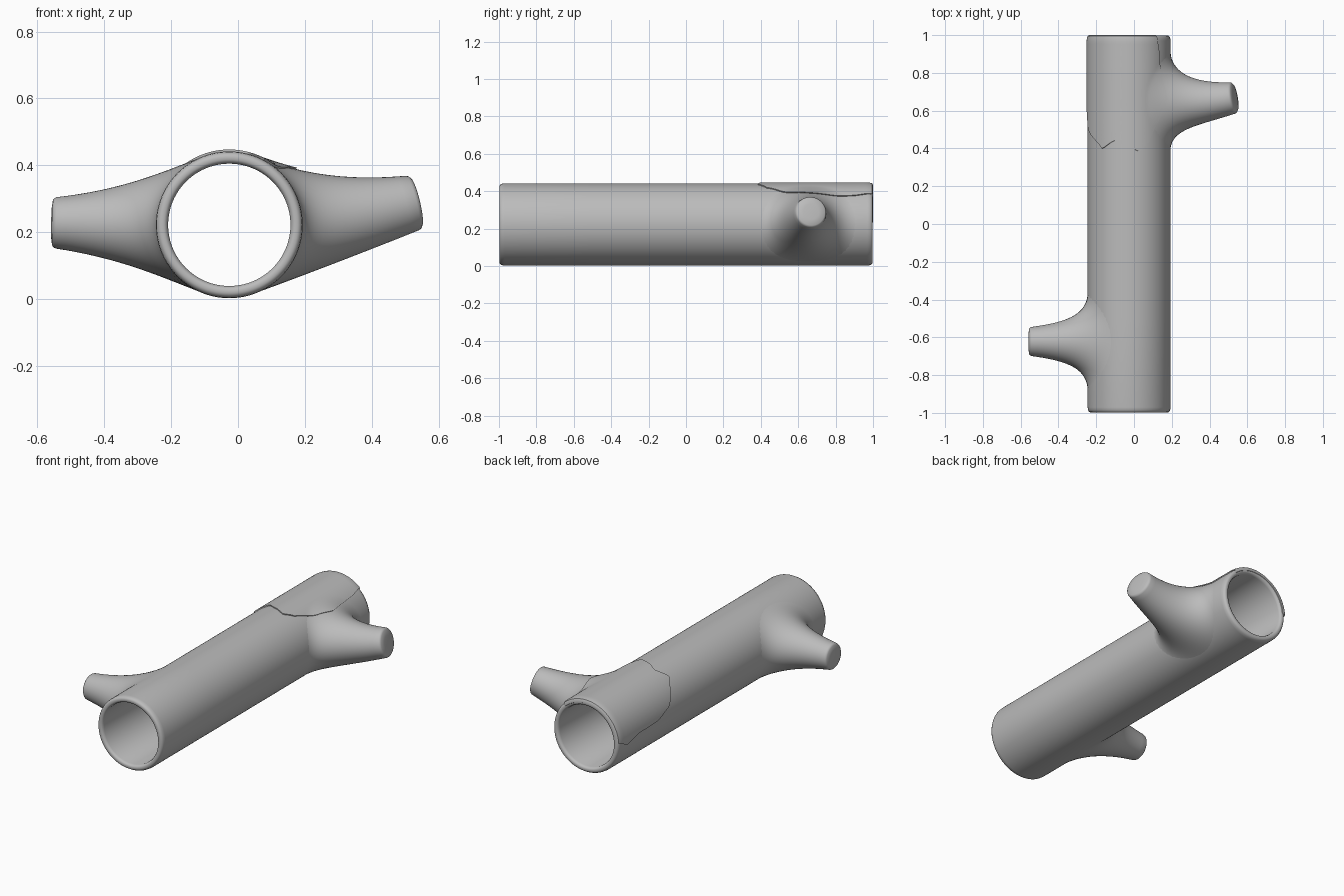
import bpy, math
from mathutils import Vector
from mathutils.bvhtree import BVHTree

if "Cube" in bpy.data.objects:
    bpy.data.objects.remove(bpy.data.objects["Cube"])

CX, CZ, R = -0.026, 0.222, 0.2195      # log axis and outer radius

bark = bpy.data.materials.new("bark_grey")
bark.diffuse_color = (0.5, 0.5, 0.5, 1)
bark.use_nodes = True
bark.node_tree.nodes["Principled BSDF"].inputs["Base Color"].default_value = bark.diffuse_color


def around(r, theta, y):
    return Vector((CX + r * math.cos(theta), y, CZ + r * math.sin(theta)))


def lerp_table(table, t):
    for (a, va), (b, vb) in zip(table, table[1:]):
        if t <= b:
            k = (t - a) / (b - a)
            k = k * k * (3 - 2 * k) * 0.5 + k * 0.5
            return va + (vb - va) * k
    return table[-1][1]


def grid(name, rows, wrap_cols=False, wrap_rows=False, flip=False, cap=False):
    """Skin rows of points into one smooth object."""
    n, m = len(rows), len(rows[0])
    verts = [p for row in rows for p in row]
    faces = []
    for i in range(n if wrap_rows else n - 1):
        for j in range(m if wrap_cols else m - 1):
            a, b = i, (i + 1) % n
            c = (j + 1) % m
            faces.append((a * m + j, a * m + c, b * m + c, b * m + j))
    if cap:
        faces.append(tuple((n - 1) * m + j for j in range(m)))
    if flip:
        faces = [f[::-1] for f in faces]
    me = bpy.data.meshes.new(name)
    me.from_pydata(verts, [], faces)
    me.materials.append(bark)
    ob = bpy.data.objects.new(name, me)
    bpy.context.collection.objects.link(ob)
    bpy.ops.object.select_all(action='DESELECT')
    ob.select_set(True)
    bpy.context.view_layer.objects.active = ob
    bpy.ops.object.shade_smooth_by_angle(angle=math.radians(40))
    return ob, verts, faces


# hollow log: closed wall profile spun round the y axis
half = [(R, 0.0), (R, 0.5), (R, 0.97), (R - 0.002, 0.985), (R - 0.008, 0.995),
        (R - 0.015, 0.998), (0.195, 0.998), (0.188, 0.994), (0.183, 0.982), (0.183, 0.0)]
profile = half + [(r, -y) for r, y in half[-2:0:-1]]
SEG = 96
log = grid("hollow_log",
           [[around(r, 2 * math.pi * j / SEG, y) for j in range(SEG)] for r, y in profile],
           wrap_cols=True, wrap_rows=True, flip=True)


# branch stubs: Bezier loft from the log surface out to a rounded tip
def branch(name, side, y0, tip, axis, rt, n=48, steps=20):
    tip, axis = Vector(tip), Vector(axis).normalized()
    e2 = (Vector((0, 0, 1)) - axis * axis.z).normalized()
    e1 = (Vector((0, 1, 0)) - axis * axis.y)
    e1 = (e1 - e2 * e1.dot(e2)).normalized()
    spread, length, h, reach = math.radians(70), 0.27, 0.12, 0.21
    rows = [[] for _ in range(steps + 1)]
    caps = [(0.96, 0.007), (0.88, 0.012), (0.5, 0.016)]
    cap_rows = [[] for _ in caps]
    for j in range(n):
        c, s = math.cos(2 * math.pi * j / n), math.sin(2 * math.pi * j / n)
        th = spread * s
        p0 = Vector((CX + side * (R - 0.001) * math.cos(th), y0 + length * c,
                     CZ + (R - 0.001) * math.sin(th)))
        inward = -(Vector((-side * math.sin(th), 0, math.cos(th))) * s + Vector((0, c, 0)))
        radial = e1 * c + e2 * s
        p1 = p0 + inward * h
        p3 = tip + radial * rt
        p2 = tip - axis * reach + radial * rt * 1.36
        for i in range(steps + 1):
            t = i / steps
            u = 1 - t
            rows[i].append(p0 * u**3 + p1 * 3 * u * u * t + p2 * 3 * u * t * t + p3 * t**3)
        for row, (k, d) in zip(cap_rows, caps):
            row.append(tip + radial * rt * k + axis * d)
    return grid(name, rows + cap_rows, wrap_cols=True, flip=(side < 0), cap=True)


left = branch("left_branch", -1, -0.622, (-0.543, -0.622, 0.228), (-1, 0, 0.02), 0.077)
right = branch("right_branch", 1, 0.655, (0.521, 0.667, 0.287), (1, 0.17, 0.24), 0.084)

# thin overlay patch at the back end, draped over the log and branch root
verts, faces = [], []
for _, v, f in (log, left, right):
    k = len(verts)
    verts += v
    faces += [tuple(i + k for i in face) for face in f]
tree = BVHTree.FromPolygons(verts, faces)

right_edge = [(0, 48), (0.15, 44), (0.35, 42), (0.58, 40), (0.75, 46), (1, 62)]
left_edge = [(0, 177), (0.1, 185), (0.3, 178), (0.6, 177), (0.8, 167), (1, 130)]
front_edge = [(0, 0.43), (0.2, 0.385), (0.45, 0.41), (0.7, 0.442), (1, 0.4)]
NU, NV, THICK = 56, 40, 0.006


def drape(theta, y, lift):
    direction = Vector((-math.cos(theta), 0, -math.sin(theta)))
    hit = tree.ray_cast(around(0.7, theta, y), direction)[0]
    return hit - direction * lift


rows = []
for i in range(NV + 2):                       # last row is the front skirt
    v = min(i, NV) / NV
    a, b = lerp_table(right_edge, v), lerp_table(left_edge, v)
    row = []
    for j in range(-1, NU + 2):               # outer columns are side skirts
        u = min(max(j, 0), NU) / NU
        th = math.radians(a + (b - a) * u)
        y = 0.98 + (lerp_table(front_edge, u) - 0.98) * v
        edge = i > NV or j < 0 or j > NU
        row.append(drape(th, y, -0.004 if edge else THICK))
    rows.append(row)

# patch lip rolling over the log's end rim
lip = []
for r, y in [(0.198, 0.996), (0.201, 1.0), (0.212, 1.0), (0.221, 0.995)]:
    lip.append([around(r, math.radians(48 + 129 * min(max(j, 0), NU) / NU), y)
                for j in range(-1, NU + 2)])
grid("overlay_patch", lip + rows)
